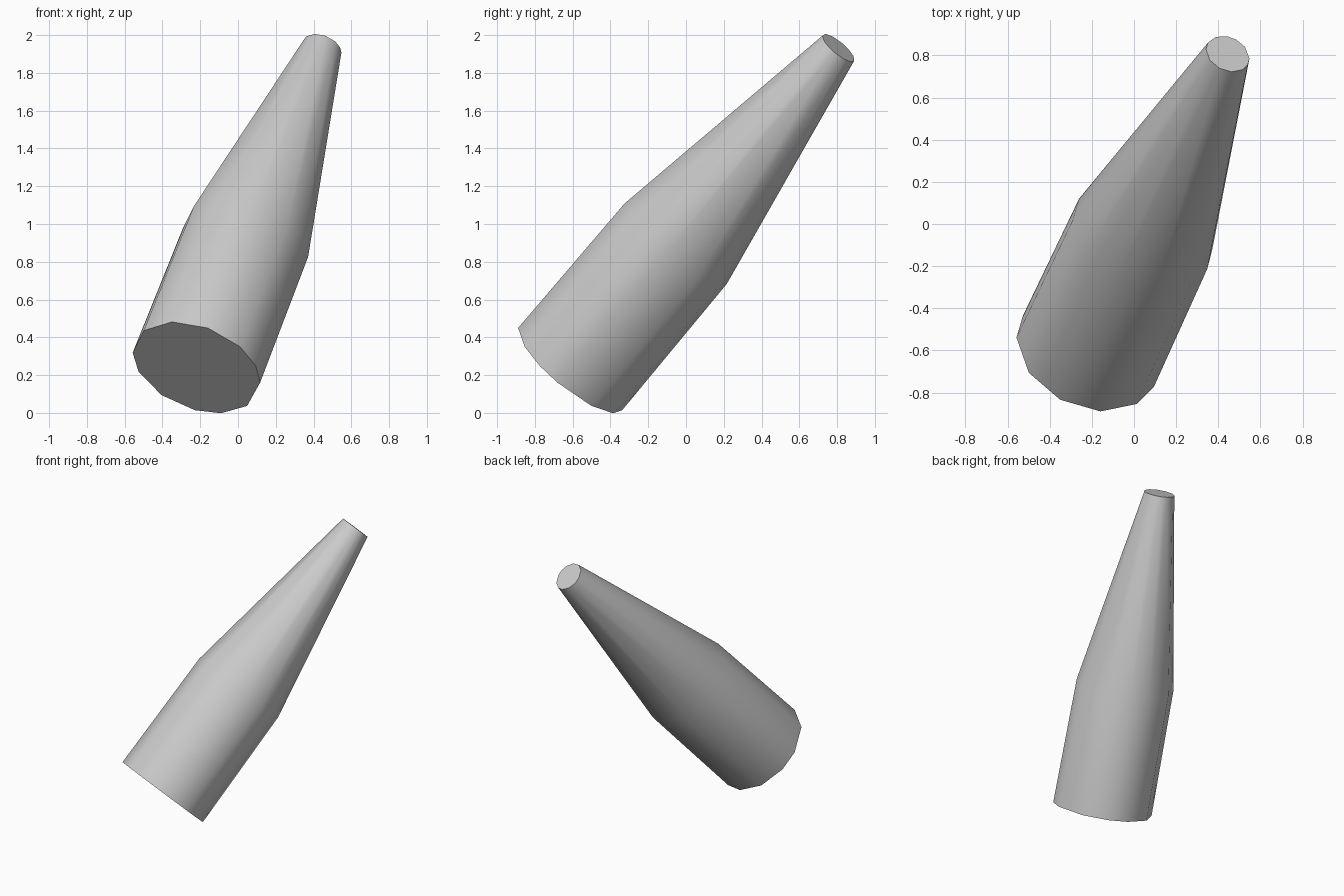
import bpy, bmesh
from math import radians, cos, sin
from mathutils import Vector

cube = bpy.data.objects.get("Cube")
if cube:
    bpy.data.objects.remove(cube, do_unlink=True)

grey = bpy.data.materials.new("plain_grey")
grey.use_nodes = True
colour = (0.6, 0.6, 0.6, 1)
grey.diffuse_color = colour
grey.node_tree.nodes["Principled BSDF"].inputs["Base Color"].default_value = colour

# Tilted frame: long axis plus two cross-section directions
axis = Vector((0.301, 0.614, 0.73)).normalized()
side = axis.cross(Vector((0, 0, 1))).normalized()
rise = side.cross(axis)
base = Vector((-0.22, -0.61, 0.24))

# Uneven corner angles of the hand-cut cross-section
angles = [93, 126, 161, 185, 217, 249, 273, 303, 341, 362, 387, 420]


def ring(bm, along, radius, shift_side=0, shift_rise=0):
    centre = base + axis * along + side * shift_side + rise * shift_rise
    return [bm.verts.new(centre + radius * (side * cos(radians(a)) + rise * sin(radians(a))))
            for a in angles]


# Straight body that narrows to a blunt tip
bm = bmesh.new()
rings = [ring(bm, 0, 0.354),
         ring(bm, 0.905, 0.347, -0.012, 0.004),
         ring(bm, 2.305, 0.108, -0.027, 0.015)]
for low, high in zip(rings, rings[1:]):
    for i in range(len(low)):
        j = (i + 1) % len(low)
        bm.faces.new((low[i], low[j], high[j], high[i]))

# Flat end caps
bm.faces.new(rings[0])
bm.faces.new(rings[-1])
bmesh.ops.recalc_face_normals(bm, faces=bm.faces)

mesh = bpy.data.meshes.new("tapered_body")
bm.to_mesh(mesh)
bm.free()
mesh.materials.append(grey)
body = bpy.data.objects.new("tapered_body", mesh)
bpy.context.collection.objects.link(body)

bpy.ops.object.select_all(action="DESELECT")
body.select_set(True)
bpy.context.view_layer.objects.active = body
bpy.ops.object.shade_smooth_by_angle(angle=radians(50))
